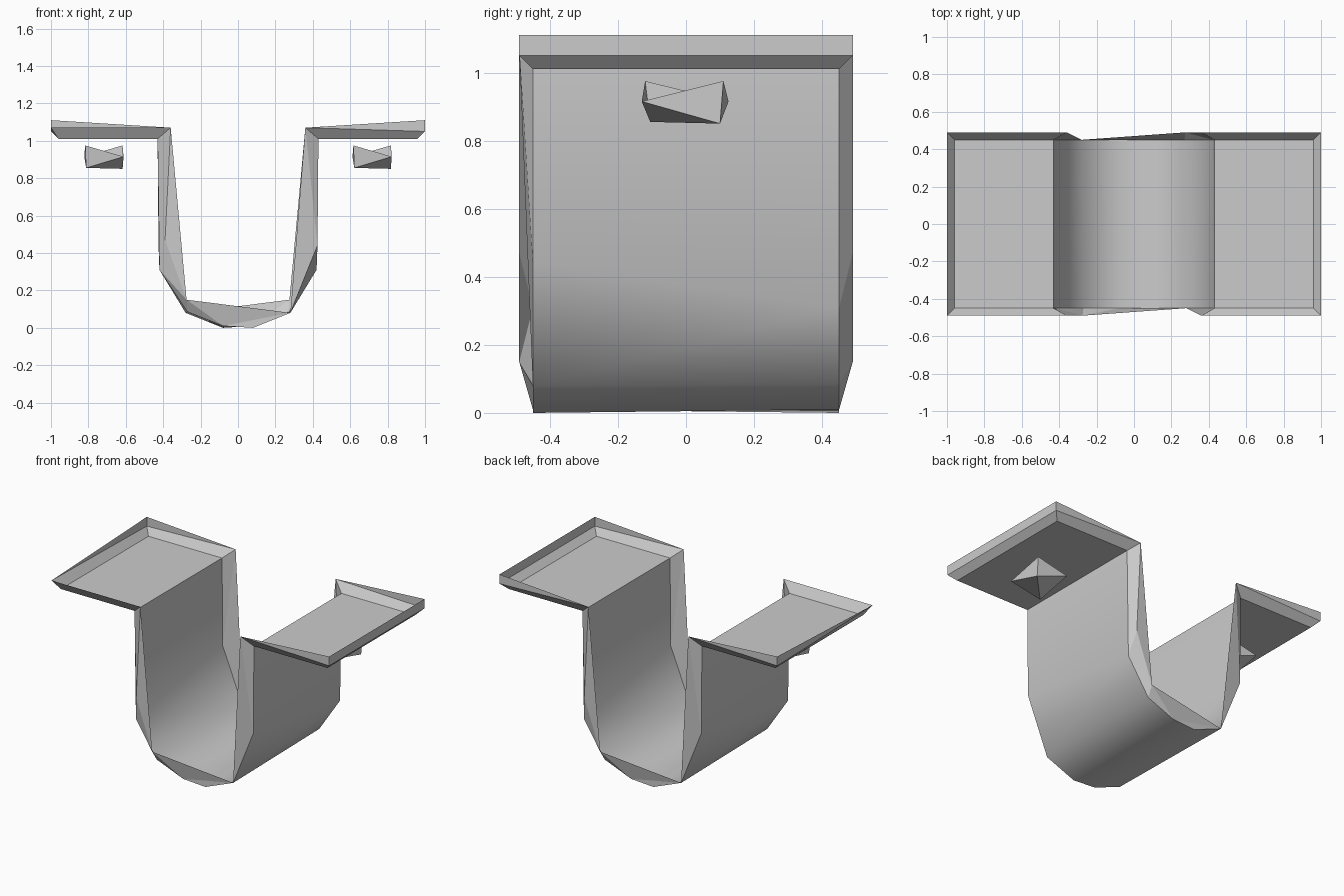
import bpy, bmesh
from mathutils import Vector

if "Cube" in bpy.data.objects:
    bpy.data.objects.remove(bpy.data.objects["Cube"])


def make_object(name, polys, smooth_angle=None):
    """Build a welded mesh object from a list of polygons."""
    bm = bmesh.new()
    for poly in polys:
        bm.faces.new([bm.verts.new(p) for p in poly])
    bmesh.ops.remove_doubles(bm, verts=bm.verts, dist=0.0005)
    bmesh.ops.recalc_face_normals(bm, faces=bm.faces)
    mesh = bpy.data.meshes.new(name)
    bm.to_mesh(mesh)
    bm.free()
    obj = bpy.data.objects.new(name, mesh)
    bpy.context.collection.objects.link(obj)
    if smooth_angle:
        bpy.ops.object.select_all(action='DESELECT')
        obj.select_set(True)
        bpy.context.view_layer.objects.active = obj
        bpy.ops.object.shade_smooth_by_angle(angle=smooth_angle)
    return obj


def turn(p):
    """Half turn about z: the back is the front turned around."""
    return Vector((-p[0], -p[1], p[2]))


# Channel sheet: front profile joined to its half-turned copy
profile = [(-0.96, 1.01), (-0.43, 1.01), (-0.42, 0.31), (-0.27, 0.085), (-0.08, 0.01),
           (0.08, 0.0), (0.28, 0.08), (0.425, 0.44), (0.43, 1.01), (0.96, 1.01)]
front = [Vector((x, -0.45, z)) for x, z in profile]
back = [turn(p) for p in reversed(front)]
make_object("channel_sheet",
            [(front[i], front[i + 1], back[i + 1], back[i]) for i in range(9)], 1.05)

# Rim key points on the front edge
F = front
knee_l = Vector((-0.36, -0.49, 1.07))
knee_r = Vector((0.36, -0.49, 1.07))
side = Vector((-0.39, -0.49, 0.47))
low = Vector((-0.275, -0.49, 0.15))
pinned = Vector((-1, -0.49, 1.07))
mid, top = Vector((1, -0.49, 1.05)), Vector((1, -0.49, 1.11))

# Rim around the U opening, plus the right flange edge
u_rim = [(F[1], F[2], side, knee_l), (knee_l, side, low), (F[2], low, side),
         (F[2], F[3], low), (F[3], F[4], low), (low, F[4], F[6]), (F[4], F[5], F[6]),
         (F[6], F[7], knee_r), (F[7], F[8], knee_r)]
flange = [(F[8], F[9], mid, knee_r), (knee_r, mid, top)]
rim = u_rim + flange
rim += [[turn(p) for p in poly] for poly in rim]

# Front left flange edge, back right flange edge
rim.append((F[0], F[1], knee_l, pinned))
mid_b, top_b = Vector((1, 0.49, 1.05)), Vector((1, 0.49, 1.11))
rim += [(turn(F[0]), turn(F[1]), turn(knee_l), mid_b), (turn(knee_l), mid_b, top_b)]

# Outer end lips
rim += [(F[9], back[9], mid_b, mid), (mid, mid_b, top_b, top),
        (F[0], back[0], turn(mid), pinned), (pinned, turn(mid), turn(top))]
make_object("channel_rim", rim)

# Small open studs under the flanges
A, B = (0.1, 0.11, 0.975), (0.105, -0.13, 0.915)
C, D = (-0.1, -0.12, 0.975), (-0.105, 0.125, 0.915)
E, G = (0.1, 0.1, 0.85), (-0.095, -0.105, 0.855)
for label, x in (("left", -0.717), ("right", 0.717)):
    stud = make_object(label + "_stud", [(C, G, B), (G, E, B), (E, A, B),
                                         (D, G, E), (C, D, G), (A, D, E)])
    stud.location.x = x
